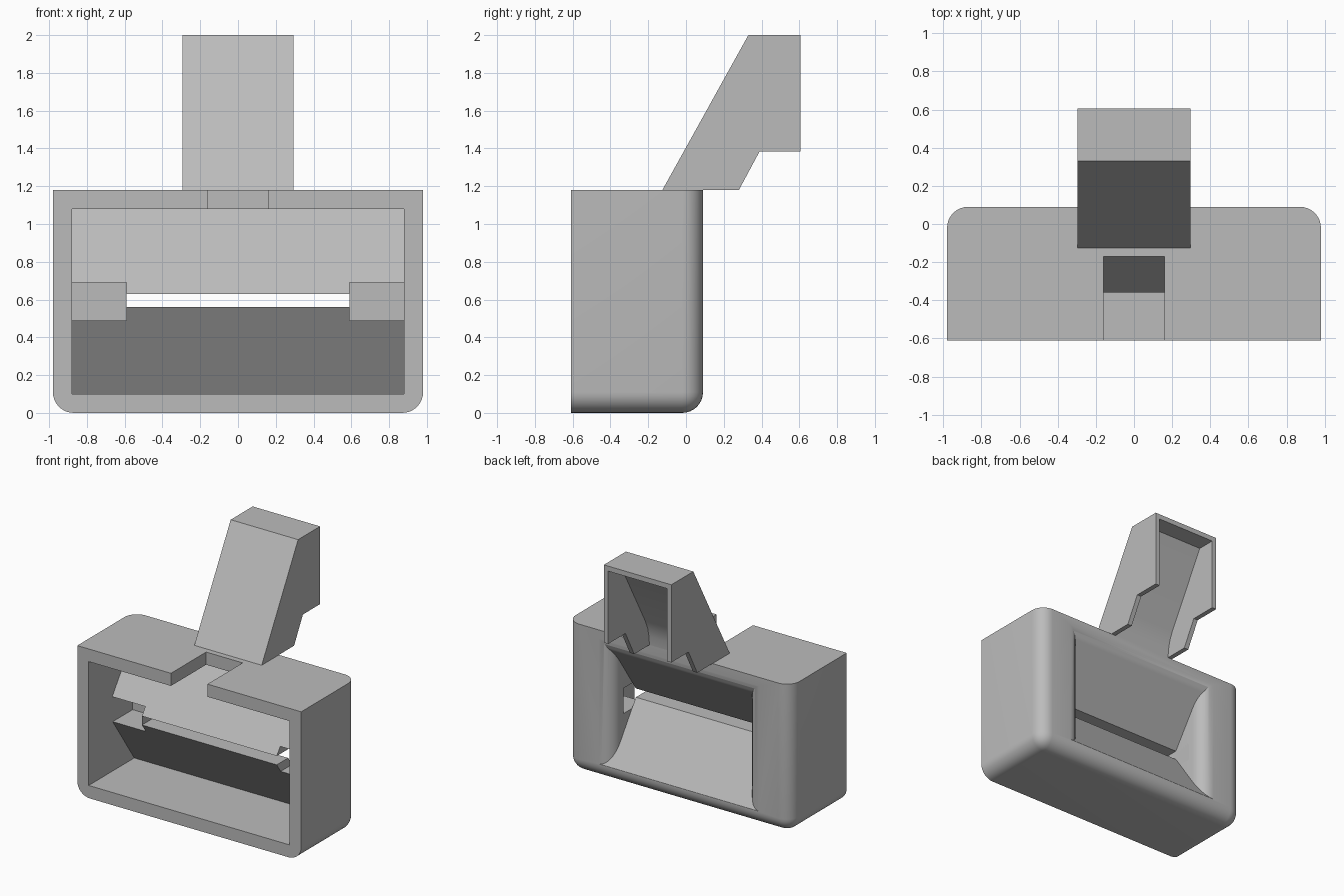
import bpy, bmesh
from math import radians, sin, cos, pi
from mathutils import Vector

if "Cube" in bpy.data.objects:
    bpy.data.objects.remove(bpy.data.objects["Cube"], do_unlink=True)

grey = bpy.data.materials.new("plain_grey")
grey.use_nodes = True
grey.diffuse_color = (0.5, 0.5, 0.5, 1)
grey.node_tree.nodes["Principled BSDF"].inputs["Base Color"].default_value = (0.5, 0.5, 0.5, 1)


def add_object(name, bm):
    bmesh.ops.recalc_face_normals(bm, faces=bm.faces)
    mesh = bpy.data.meshes.new(name)
    bm.to_mesh(mesh)
    bm.free()
    mesh.materials.append(grey)
    ob = bpy.data.objects.new(name, mesh)
    bpy.context.collection.objects.link(ob)
    return ob


def extrude(name, points, offset):
    """Closed prism from a planar outline."""
    bm = bmesh.new()
    face = bm.faces.new([bm.verts.new(p) for p in points])
    new = bmesh.ops.extrude_face_region(bm, geom=[face])["geom"]
    bmesh.ops.translate(bm, vec=offset, verts=[g for g in new if isinstance(g, bmesh.types.BMVert)])
    return add_object(name, bm)


def side_prism(name, profile, x0, x1):
    return extrude(name, [(x0, y, z) for y, z in profile], Vector((x1 - x0, 0, 0)))


def box(name, x0, x1, y0, y1, z0, z1):
    return side_prism(name, [(y0, z0), (y1, z0), (y1, z1), (y0, z1)], x0, x1)


def boolean(target, tool, operation="DIFFERENCE"):
    mod = target.modifiers.new("cut", "BOOLEAN")
    mod.operation = operation
    mod.solver = "EXACT"
    mod.object = tool
    bpy.context.view_layer.objects.active = target
    bpy.ops.object.modifier_apply(modifier=mod.name)
    bpy.data.objects.remove(tool, do_unlink=True)


def smooth(ob):
    bpy.ops.object.select_all(action="DESELECT")
    ob.select_set(True)
    bpy.context.view_layer.objects.active = ob
    bpy.ops.object.shade_smooth_by_angle(angle=radians(25))


W, FRONT, BACK, TOP, R = 0.98, -0.61, 0.09, 1.18, 0.11
SLOT, INNER = 0.59, 0.88

# Housing block with rounded rear and lower edges
body = box("housing", -W, W, FRONT, BACK, 0, TOP)
bm = bmesh.new()
bm.from_mesh(body.data)


def is_round(edge):
    a, b = (v.co for v in edge.verts)
    mid = (a + b) / 2
    back, bottom, side = mid.y > BACK - 0.01, mid.z < 0.01, abs(mid.x) > W - 0.01
    return back + bottom + side == 2


rounded = [e for e in bm.edges if is_round(e)]
bmesh.ops.bevel(bm, geom=rounded, offset=R, segments=8, profile=0.5, affect="EDGES")
bm.to_mesh(body.data)
bm.free()

# Front cavity with wedge-shaped rear wall
boolean(body, side_prism("cavity_cutter", [
    (-0.8, 0.10), (-0.04, 0.10), (-0.358, 0.56),
    (-0.358, 0.63), (-0.04, 1.08), (-0.8, 1.08)], -INNER, INNER))

# Rear funnel and through slot, flared in plan by rounded pillar edges
funnel = side_prism("funnel_cutter", [
    (-0.5, 0.56), (-0.216, 0.56), (BACK, 0.12), (0.3, 0.12),
    (0.3, 1.11), (BACK, 1.11), (0.083, 1.078), (0.068, 1.043), (-0.216, 0.63), (-0.5, 0.63)], -1, 1)
flare = [(SLOT + R - R * cos(t), BACK - R + R * sin(t)) for t in (i * pi / 16 for i in range(9))]
half = [(SLOT, -0.6)] + flare + [(SLOT + R, 0.4)]
plan = half + [(-x, y) for x, y in reversed(half)]
boolean(funnel, extrude("plan_cutter", [(x, y, -0.1) for x, y in plan], Vector((0, 0, 1.5))), "INTERSECT")
boolean(body, funnel)

# Square recesses at both ends of the slot
for s in (-1, 1):
    x0, x1 = sorted((s * SLOT, s * INNER))
    boolean(body, box("recess_cutter", x0, x1, -0.5, -0.06, 0.49, 0.69))

# Notch in the top plate
boolean(body, box("notch_cutter", -0.16, 0.16, -0.8, -0.17, 1.0, 1.3))
smooth(body)

# Slanted upright bracket, hollow towards the rear
bracket = side_prism("bracket", [
    (-0.125, TOP), (0.33, 2.0), (0.605, 2.0), (0.605, 1.385), (0.39, 1.385), (0.28, TOP)], -0.295, 0.295)
boolean(bracket, side_prism("bracket_cutter", [
    (BACK, 1.0), (BACK, 1.18), (0.096, 1.25), (0.112, 1.32), (0.14, 1.385),
    (0.46, 1.96), (0.8, 1.96), (0.8, 1.0)], -0.257, 0.257))
smooth(bracket)
